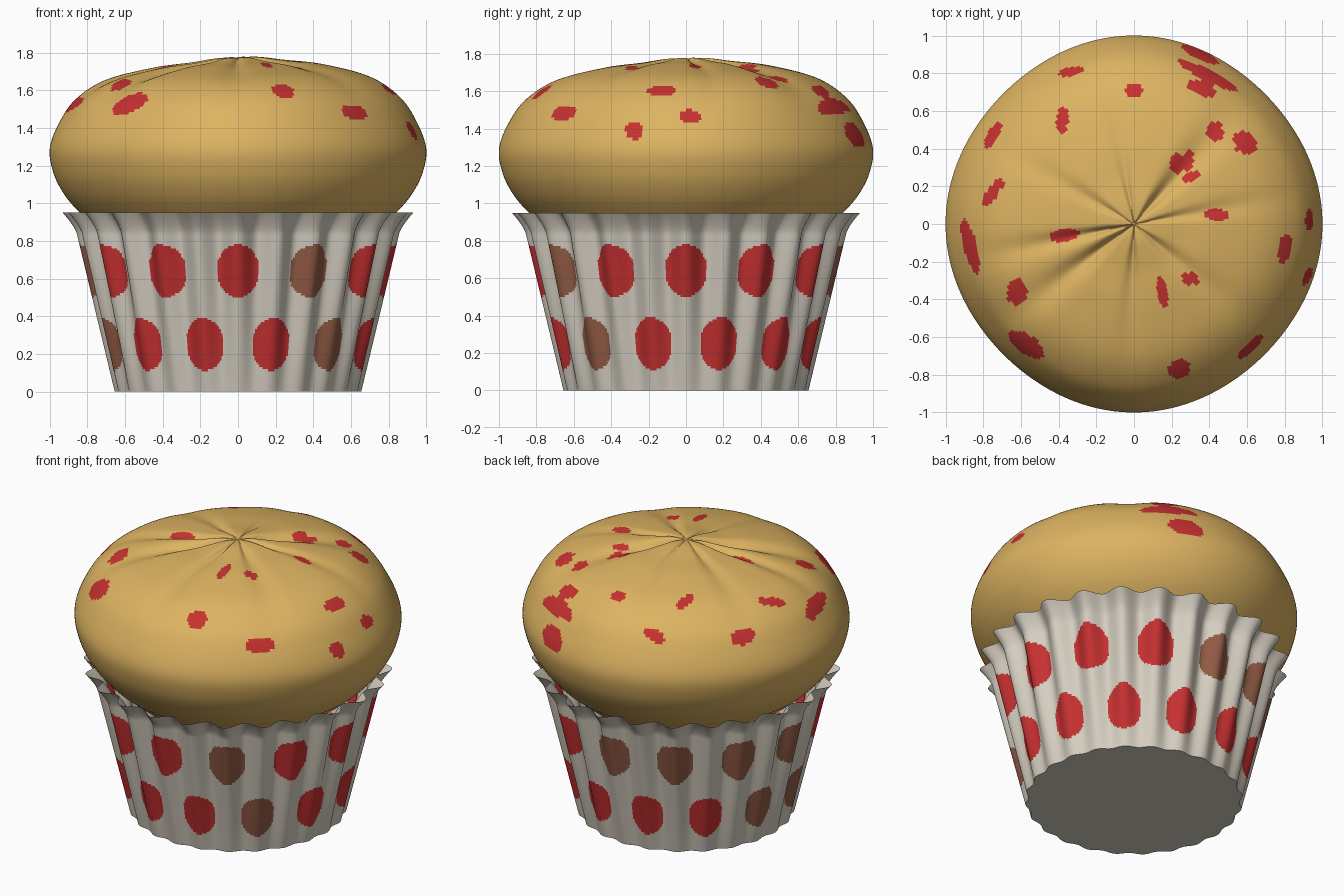
import bpy
import bmesh
from math import sin, cos, pi, atan2, radians, exp, hypot

cube = bpy.data.objects.get("Cube")
if cube:
    bpy.data.objects.remove(cube)


def material(name, colour):
    mat = bpy.data.materials.new(name)
    mat.use_nodes = True
    mat.diffuse_color = (*colour, 1)
    mat.node_tree.nodes["Principled BSDF"].inputs["Base Color"].default_value = (*colour, 1)
    return mat


paper = material("cream paper", (0.68, 0.63, 0.54))
red = material("red", (0.57, 0.03, 0.03))
brown = material("brown", (0.29, 0.105, 0.06))
sponge = material("golden sponge", (0.72, 0.45, 0.12))


def angle_gap(a, b):
    """Signed shortest turn from b to a."""
    return (a - b + pi) % (2 * pi) - pi


def smooth_profile(points, steps):
    """Catmull-Rom curve through (radius, height) points."""
    pts = [points[0]] + points + [points[-1]]
    out = []
    for p, q, r, s in zip(pts, pts[1:], pts[2:], pts[3:]):
        for i in range(steps):
            t = i / steps
            out.append([0.5 * (2 * b + (c - a) * t + (2 * a - 5 * b + 4 * c - d) * t * t
                               + (3 * b - a - 3 * c + d) * t ** 3)
                        for a, b, c, d in zip(p, q, r, s)])
    out.append(points[-1])
    return out


def revolve(name, profile, segments, shape, mats, paint):
    """Turn a profile, bend each point with shape, paint each face by rule."""
    bm = bmesh.new()
    rings = []
    for r, z in profile:
        rings.append([bm.verts.new(shape(r, z, 2 * pi * i / segments)) for i in range(segments)])
    for upper, lower in zip(rings, rings[1:]):
        for i in range(segments):
            j = (i + 1) % segments
            bm.faces.new((upper[i], lower[i], lower[j], upper[j]))
    bmesh.ops.remove_doubles(bm, verts=bm.verts, dist=0.0001)
    for face in bm.faces:
        face.material_index = paint(face.calc_center_median())
    mesh = bpy.data.meshes.new(name)
    bm.to_mesh(mesh)
    bm.free()
    for mat in mats:
        mesh.materials.append(mat)
    obj = bpy.data.objects.new(name, mesh)
    bpy.context.collection.objects.link(obj)
    bpy.ops.object.select_all(action="DESELECT")
    obj.select_set(True)
    bpy.context.view_layer.objects.active = obj
    bpy.ops.object.shade_smooth_by_angle(angle=radians(50))
    return obj


# Paper cup: 24 flutes that deepen toward a flared rim
RIM = 0.95
FLUTES = 24


def cup_shape(r, z, a):
    depth = 0.01 + 0.027 * z / RIM
    wave = depth * (cos(FLUTES * a) - 1)
    if r < 0.6:
        wave = 0
    return ((r + wave) * cos(a), (r + wave) * sin(a), z)


# Two staggered rows of dots: height, first angle, brown dots (degrees from the front)
DOT_ROWS = [(0.64, 0, (30, 180, 210, 240, 270)),
            (0.25, 15, (45, 255, 285))]


def cup_paint(c):
    turn = atan2(c.x, -c.y)
    for height, start, browns in DOT_ROWS:
        for angle in range(start, 360, 30):
            across = angle_gap(turn, radians(angle)) / 0.15
            if hypot(across, (c.z - height) / 0.14) < 1:
                return 2 if angle in browns else 1
    return 0


cup_profile = []
for i in range(81):
    z = RIM * (1 - i / 80)
    flare = max(0, (z - 0.84) / 0.11)
    cup_profile.append((0.655 + 0.24 * z + 0.048 * flare ** 1.5, z))
cup_profile += [(0.55, 0), (0, 0)]
revolve("paper_cup", cup_profile, 480, cup_shape, [paper, red, brown], cup_paint)

# Muffin top: domed cake with creases gathered at the crown
# crease direction (degrees), width, depth
CREASES = [(48, 0.16, 0.05), (100, 0.1, 0.02), (150, 0.12, 0.02), (192, 0.1, 0.035),
           (217, 0.13, 0.05), (268, 0.12, 0.025), (320, 0.14, 0.025), (10, 0.1, 0.02)]


def muffin_shape(r, z, a):
    x, y = r * cos(a), r * sin(a)
    if z > 1.3:
        fade = min(1, r / 0.15) * max(0, 1 - r / 0.97) ** 0.7
        for angle, width, depth in CREASES:
            z -= depth * fade * exp(-(angle_gap(a, radians(angle)) / width) ** 2)
        z += 0.04 * (x + 0.7 * y) * max(0, 1 - r)
    lump = 1 - 0.01 * (1 - cos(4 * a))
    return (x * lump, y * lump, z)


# Fruit pieces, in hundredths: x, y, half length, half width, turn in degrees
FRUIT = [(-33, 81, 7, 2.5, 10), (0, 71, 5, 3, 0), (-38, 55, 7, 3.5, 80),
         (-75, 47, 8, 3, 60), (-75, 17, 9, 3, 55), (-87, -12, 15, 3.5, 105),
         (-37, -6, 8, 3.5, 10), (-62, -36, 7, 5.5, 80), (-57, -64, 11, 5, -35),
         (24, -77, 6, 5, 20), (62, -65, 9, 2.5, 45), (15, -36, 8, 2.7, 100),
         (30, -29, 4.5, 3.5, 0), (44, 5, 6, 3.5, -5), (80, -13, 8, 3.5, 80),
         (93, 2, 6, 2, 90), (92, -28, 5, 2, 65), (43, 49, 5.5, 4.5, 100),
         (59, 43, 7, 5.5, -50), (36, 72, 8, 4, -20), (39, 79, 18, 3, -27),
         (35, 90, 11, 2.5, -25), (23, 32, 6, 4, 80), (29, 34, 6, 2.5, 85),
         (30, 25, 5, 2.5, 20)]


def muffin_paint(c):
    if c.z < 1.3:
        return 0
    for x, y, length, width, turn in FRUIT:
        dx, dy = 100 * c.x - x, 100 * c.y - y
        t = radians(turn)
        along = (dx * cos(t) + dy * sin(t)) / length
        across = (dy * cos(t) - dx * sin(t)) / width
        if hypot(along, across) < 1:
            return 1
    return 0


muffin_profile = smooth_profile(
    [(0, 1.77), (0.1, 1.775), (0.25, 1.755), (0.45, 1.73), (0.7, 1.665), (0.86, 1.56),
     (0.95, 1.43), (1, 1.29), (0.98, 1.16), (0.925, 1.05), (0.85, 0.96), (0.76, 0.88),
     (0.6, 0.8), (0, 0.8)], 9)
revolve("muffin_top", muffin_profile, 360, muffin_shape, [sponge, red], muffin_paint)
